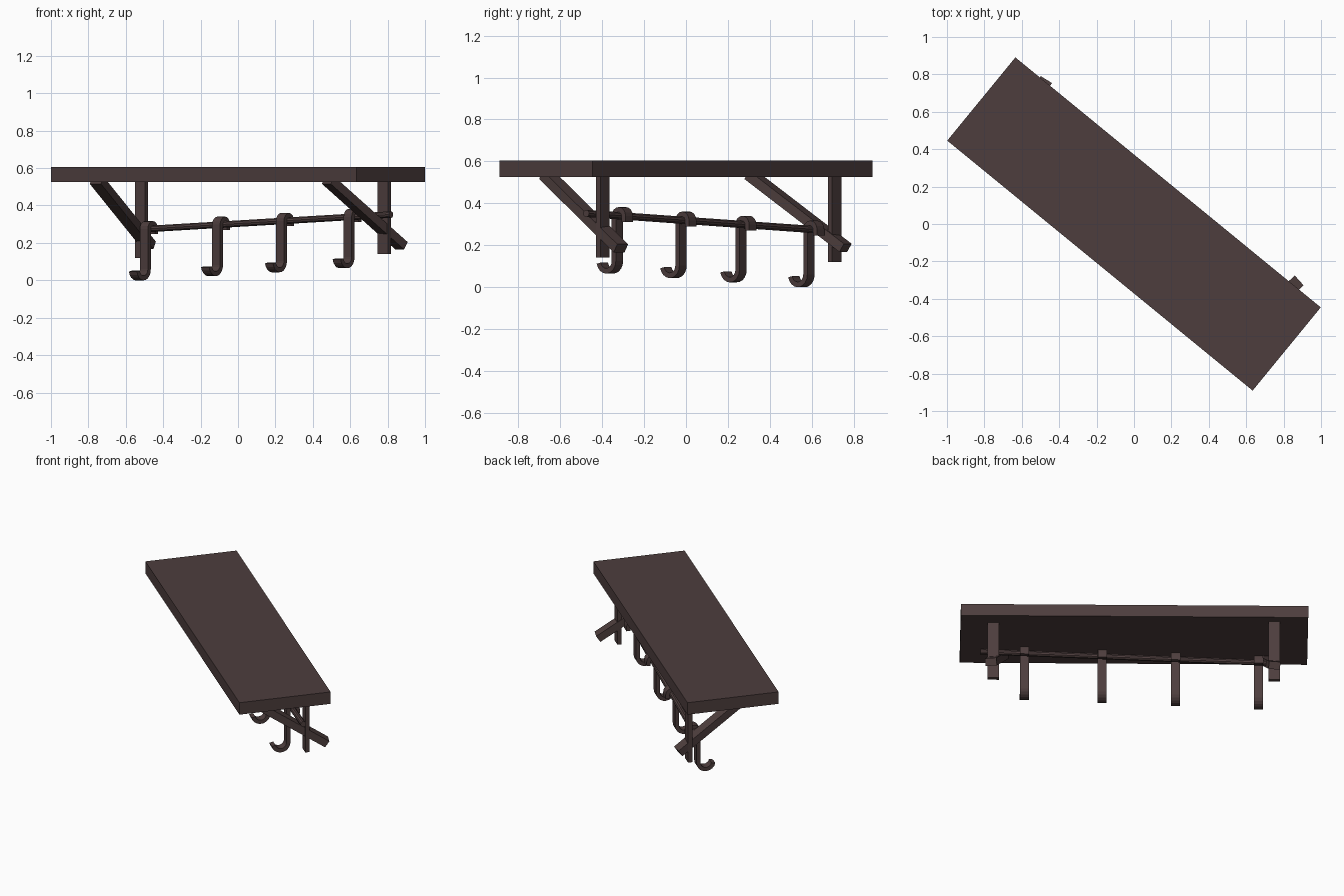
import bpy, bmesh, math
from mathutils import Matrix, Vector

if "Cube" in bpy.data.objects:
    bpy.data.objects.remove(bpy.data.objects["Cube"])

ROT = Matrix.Rotation(math.radians(-39.3), 4, 'Z')   # whole shelf is turned on plan

wood = bpy.data.materials.new("dark brown")
wood.diffuse_color = (0.075, 0.048, 0.047, 1)
wood.use_nodes = True
wood.node_tree.nodes["Principled BSDF"].inputs["Base Color"].default_value = wood.diffuse_color


def finish(name, bm):
    bmesh.ops.recalc_face_normals(bm, faces=bm.faces)
    me = bpy.data.meshes.new(name)
    bm.to_mesh(me)
    bm.free()
    me.materials.append(wood)
    ob = bpy.data.objects.new(name, me)
    ob.matrix_world = ROT
    bpy.context.collection.objects.link(ob)
    return ob


def box(name, lo, hi):
    lo, hi = Vector(lo), Vector(hi)
    bm = bmesh.new()
    bmesh.ops.create_cube(bm, size=1)
    for v in bm.verts:
        v.co = (lo + hi) / 2 + v.co * (hi - lo)
    return finish(name, bm)


def frame(a, b):
    """Matrix with local x from a to b, y level, z upward."""
    x = (b - a).normalized()
    y = Vector((0, 0, 1)).cross(x).normalized()
    z = x.cross(y)
    m = Matrix((x, y, z)).transposed().to_4x4()
    m.translation = (a + b) / 2
    return m


def beam(name, a, b, width, thick):
    a, b = Vector(a), Vector(b)
    bm = bmesh.new()
    bmesh.ops.create_cube(bm, size=1)
    for v in bm.verts:
        v.co = v.co * Vector(((b - a).length, width, thick))
    bm.transform(frame(a, b))
    return finish(name, bm)


def rod_z(u):
    return 0.309 + 0.0456 * u


def rod_v(u):
    return 0.161 - 0.012 * u


# Shelf board
box("shelf_board", (-1.055, -0.2875, 0.525), (1.055, 0.2875, 0.605))

# Wall posts and splayed diagonal braces
for side, u, v, bottom, top_pt, low_pt in (
        ("right", 0.857, 0.188, 0.14, (0.797, -0.195, 0.525), (0.873, 0.313, 0.185)),
        ("left", -0.849, 0.222, 0.12, (-0.782, -0.225, 0.525), (-0.850, 0.288, 0.187))):
    box(side + "_post", (u - 0.035, v - 0.0135, bottom), (u + 0.035, v + 0.0135, 0.53))
    a, b = Vector(top_pt), Vector(low_pt)
    beam(side + "_brace", a + (a - b) * 0.03, b, 0.07, 0.047)

# Hanging rod, slightly sloped
a = Vector((-0.84, rod_v(-0.84), rod_z(-0.84)))
b = Vector((0.935, rod_v(0.935), rod_z(0.935)))
bm = bmesh.new()
bmesh.ops.create_cone(bm, cap_ends=True, segments=10, radius1=0.018, radius2=0.018,
                      depth=(b - a).length)
bm.transform(frame(a, b) @ Matrix.Rotation(math.pi / 2, 4, 'Y'))
finish("hanging_rod", bm)


# J hooks: a flat strip looped over the rod
def hook(name, u, width=0.055, t=0.025):
    cv, cz, r, R = rod_v(u), rod_z(u), 0.030, 0.047
    pts = [(cv + r, cz - 0.028, 1, 0)]                     # centre line and its normal
    for i in range(9):
        q = math.pi * i / 8
        pts.append((cv + r * math.cos(q), cz + r * math.sin(q), math.cos(q), math.sin(q)))
    jv, jz = cv - r - R, cz - 0.275 + R + t / 2
    for i in range(10):
        q = -math.radians(168) * i / 9
        pts.append((jv + R * math.cos(q), jz + R * math.sin(q), -math.cos(q), -math.sin(q)))
    bm = bmesh.new()
    rings = []
    for v, z, nv, nz in pts:
        ring = []
        for su, sn in ((-1, -1), (1, -1), (1, 1), (-1, 1)):
            ring.append(bm.verts.new((u + su * width / 2, v + nv * sn * t / 2,
                                      z + nz * sn * t / 2)))
        rings.append(ring)
    for p, q in zip(rings, rings[1:]):
        for k in range(4):
            bm.faces.new((p[k], p[(k + 1) % 4], q[(k + 1) % 4], q[k]))
    bm.faces.new(rings[0])
    bm.faces.new(rings[-1])
    return finish(name, bm)


for n, u in enumerate((-0.755, -0.251, 0.195, 0.667)):
    hook("hook_%d" % (n + 1), u)
